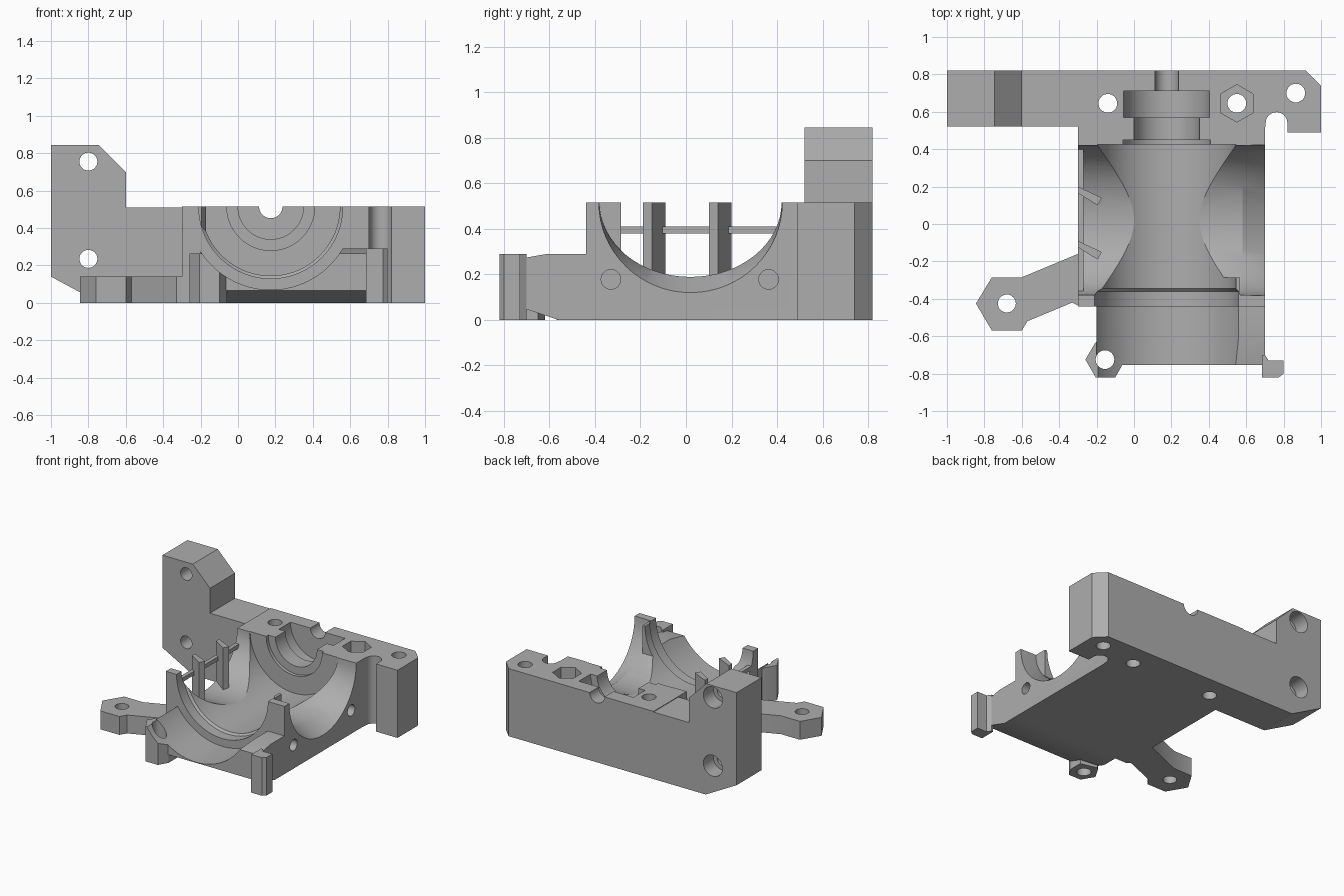
import bpy, bmesh, math
from mathutils import Vector

cube = bpy.data.objects.get("Cube")
if cube:
    bpy.data.objects.remove(cube, do_unlink=True)

grey = bpy.data.materials.new("plain grey")
grey.use_nodes = True
colour = (0.42, 0.42, 0.42, 1)
grey.diffuse_color = colour
grey.node_tree.nodes["Principled BSDF"].inputs["Base Color"].default_value = colour


def place(axis, a, b, h):
    """Point with plane coordinates a, b and height h along the axis."""
    return Vector({"x": (h, a, b), "y": (a, h, b), "z": (a, b, h)}[axis])


def loft(name, axis, rings):
    """Solid through rings of (height, points)."""
    bm = bmesh.new()
    loops = [[bm.verts.new(place(axis, a, b, h)) for a, b in pts] for h, pts in rings]
    n = len(loops[0])
    for low, high in zip(loops, loops[1:]):
        for i in range(n):
            j = (i + 1) % n
            bm.faces.new((low[i], low[j], high[j], high[i]))
    bm.faces.new(loops[0][::-1])
    bm.faces.new(loops[-1])
    bmesh.ops.recalc_face_normals(bm, faces=bm.faces)
    mesh = bpy.data.meshes.new(name)
    bm.to_mesh(mesh)
    bm.free()
    mesh.materials.append(grey)
    ob = bpy.data.objects.new(name, mesh)
    bpy.context.collection.objects.link(ob)
    return ob


def prism(name, axis, pts, lo, hi):
    return loft(name, axis, [(lo, pts), (hi, pts)])


def box(name, x0, x1, y0, y1, z0, z1):
    return prism(name, "z", [(x0, y0), (x1, y0), (x1, y1), (x0, y1)], z0, z1)


def turned(name, axis, centre, rings, n=64):
    """Round solid through rings of (height, radius a, radius b)."""
    turn = [2 * math.pi * i / n for i in range(n)]
    a, b = centre
    return loft(name, axis, [(h, [(a + ra * math.cos(t), b + rb * math.sin(t)) for t in turn])
                             for h, ra, rb in rings])


def hole(axis, centre, r, lo, hi, n=32):
    return turned("hole cutter", axis, centre, [(lo, r, r), (hi, r, r)], n)


def boolean(ob, other, how="DIFFERENCE"):
    mod = ob.modifiers.new("boolean", "BOOLEAN")
    mod.operation = how
    mod.solver = "EXACT"
    mod.object = other
    bpy.context.view_layer.objects.active = ob
    bpy.ops.object.modifier_apply(modifier=mod.name)
    bpy.data.objects.remove(other, do_unlink=True)


TOP = 0.515
AXIS_X = 0.175

# Main block with the rear flange and its rounded slot
slot = [(0.762 - 0.058 * math.cos(t), 0.54 + 0.058 * math.sin(t))
        for t in [math.pi * i / 12 for i in range(13)]]
outline = [(-0.3, -0.44), (0.7, -0.44), (0.7, 0.5)] + slot + [
    (0.82, 0.49), (1, 0.49), (1, 0.74), (0.92, 0.82), (-0.3, 0.82)]
housing = prism("housing", "z", outline, 0, TOP)

# Side windows: one flared trough running left to right
boolean(housing, turned("window cutter", "x", (0.02, TOP), [
    (-0.4, 0.4, 0.326), (0.58, 0.4, 0.326), (0.7, 0.403, 0.395), (0.8, 0.403, 0.395)]))

# Small tab beside the right window
boolean(housing, box("tab", 0.48, 0.567, -0.41, -0.285, 0.15, TOP), "UNION")

# Front cradle with a sloping lip and a chamfered underside
boolean(housing, prism("cradle", "x", [
    (-0.755, 0.065), (-0.56, 0), (-0.42, 0), (-0.42, 0.29), (-0.61, 0.29), (-0.755, 0.265)],
    -0.2, 0.7), "UNION")

# Front left ear and front right post
boolean(housing, prism("front_ear", "z", [
    (-0.19, -0.62), (-0.21, -0.64), (-0.26, -0.725), (-0.205, -0.82), (-0.1, -0.82),
    (-0.06, -0.75), (-0.06, -0.65)], 0, 0.265), "UNION")
boolean(housing, prism("front_post", "z", [
    (0.685, -0.82), (0.775, -0.82), (0.8, -0.8), (0.8, -0.73), (0.72, -0.73),
    (0.7, -0.7), (0.685, -0.7)], 0, 0.29), "UNION")

# Stepped bore from front to back
steps = [(-0.9, 0.445), (-0.44, 0.445), (-0.44, 0.385), (-0.36, 0.385), (-0.345, 0.37),
         (0.425, 0.37), (0.425, 0.235), (0.45, 0.235), (0.45, 0.175), (0.57, 0.175),
         (0.57, 0.23), (0.71, 0.23), (0.71, 0.0625), (0.9, 0.0625)]
boolean(housing, turned("bore cutter", "y", (AXIS_X, TOP), [(h, r, r) for h, r in steps], 96))

# Upright bolt holes, nut pocket and side holes
for spot in [(-0.14, 0.645), (0.55, 0.645), (0.865, 0.7), (-0.155, -0.725)]:
    boolean(housing, hole("z", spot, 0.05, -0.1, 0.7))
turn = [math.pi * (i / 3 + 1 / 6) for i in range(6)]
boolean(housing, prism("nut cutter", "z", [
    (0.55 + 0.1 * math.cos(t), 0.645 + 0.1 * math.sin(t)) for t in turn], 0.42, 0.6))
for y in (-0.33, 0.363):
    boolean(housing, hole("x", (y, 0.178), 0.043, 0.5, 0.8))

# Tall mounting plate with two counterbored holes
plate = prism("mounting_plate", "y", [
    (-1, 0.14), (-0.74, 0), (-0.3, 0), (-0.3, 0.51), (-0.6, 0.51), (-0.6, 0.7),
    (-0.745, 0.845), (-1, 0.845)], 0.52, 0.82)
for z in (0.235, 0.755):
    boolean(plate, turned("hole cutter", "y", (-0.8, z), [
        (0.4, 0.048, 0.048), (0.7, 0.048, 0.048), (0.7, 0.08, 0.08), (0.9, 0.08, 0.08)], 32))

# Low side arm with a bolt eye
arm = prism("side_arm", "z", [
    (-0.845, -0.425), (-0.76, -0.57), (-0.6, -0.57), (-0.57, -0.52), (-0.33, -0.42),
    (-0.3, -0.435), (-0.3, -0.16), (-0.6, -0.285), (-0.76, -0.285)], 0, 0.14)
boolean(arm, hole("z", (-0.68, -0.425), 0.048, -0.1, 0.3))

# Vent grille: two slanted blades and a cross bar
blades = [prism("grille_blade", "z", [
    (-0.3, 0.2 + dy), (-0.3, 0.165 + dy), (-0.195, 0.1 + dy), (-0.172, 0.14 + dy)], 0.17, TOP)
    for dy in (0, -0.29)]
bar = box("grille_bar", -0.3, -0.27, -0.38, 0.42, 0.38, 0.41)

# Smooth the round walls and keep edges sharp
for ob in [housing, plate, arm, bar] + blades:
    bpy.ops.object.select_all(action="DESELECT")
    ob.select_set(True)
    bpy.context.view_layer.objects.active = ob
    bpy.ops.object.shade_smooth_by_angle(angle=math.radians(25))
